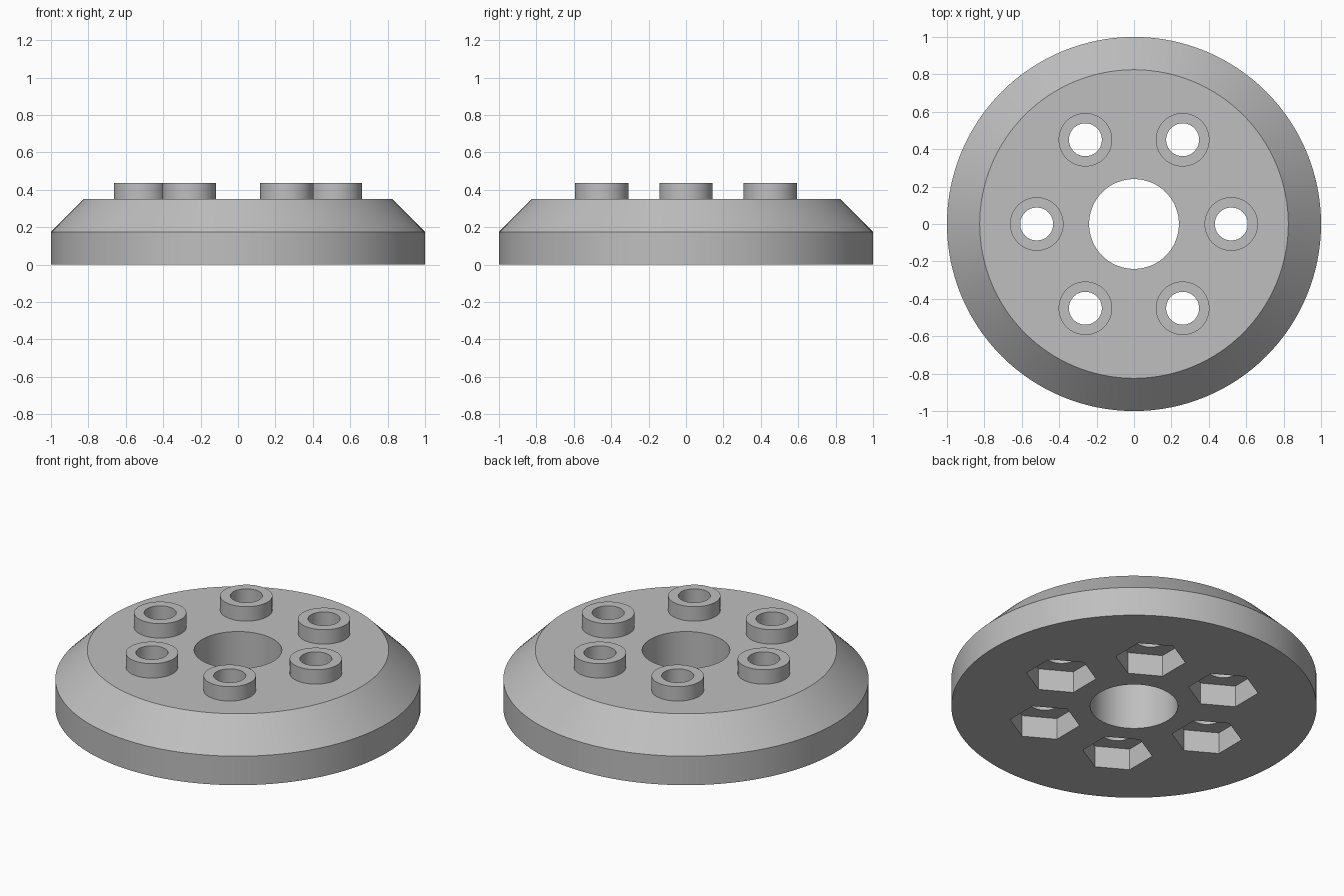
import bpy, bmesh
from math import cos, sin, pi, radians

cube = bpy.data.objects.get("Cube")
if cube:
    bpy.data.objects.remove(cube, do_unlink=True)

BOLT_RADIUS = 0.52
BOLT_COUNT = 6

grey = bpy.data.materials.new("plain grey")
grey.use_nodes = True
colour = (0.52, 0.52, 0.52, 1)
grey.diffuse_color = colour
grey.node_tree.nodes["Principled BSDF"].inputs["Base Color"].default_value = colour


def make_object(name, bm):
    bmesh.ops.recalc_face_normals(bm, faces=bm.faces)
    mesh = bpy.data.meshes.new(name)
    bm.to_mesh(mesh)
    bm.free()
    mesh.materials.append(grey)
    obj = bpy.data.objects.new(name, mesh)
    bpy.context.collection.objects.link(obj)
    return obj


def lathe(name, profile, sides):
    """Closed ring made by turning an (r, z) profile around z."""
    bm = bmesh.new()
    rings = [[bm.verts.new((r * cos(2 * pi * i / sides), r * sin(2 * pi * i / sides), z))
              for r, z in profile] for i in range(sides)]
    n = len(profile)
    for i in range(sides):
        a, b = rings[i], rings[(i + 1) % sides]
        for j in range(n):
            k = (j + 1) % n
            bm.faces.new((a[j], b[j], b[k], a[k]))
    return make_object(name, bm)


def bolt_circle(name, radius, z0, z1, sides, turn=0.0):
    """Prisms spaced evenly around the bolt circle."""
    bm = bmesh.new()
    for i in range(BOLT_COUNT):
        a = 2 * pi * i / BOLT_COUNT
        cx, cy = BOLT_RADIUS * cos(a), BOLT_RADIUS * sin(a)
        loops = [[bm.verts.new((cx + radius * cos(turn + 2 * pi * s / sides),
                                cy + radius * sin(turn + 2 * pi * s / sides), z))
                  for s in range(sides)] for z in (z0, z1)]
        bm.faces.new(loops[0][::-1])
        bm.faces.new(loops[1])
        for s in range(sides):
            t = (s + 1) % sides
            bm.faces.new((loops[0][s], loops[0][t], loops[1][t], loops[1][s]))
    return make_object(name, bm)


def combine(target, tool, operation):
    tool.hide_render = True
    mod = target.modifiers.new(tool.name, 'BOOLEAN')
    mod.operation = operation
    mod.solver = 'EXACT'
    mod.object = tool
    bpy.context.view_layer.objects.active = target
    bpy.ops.object.modifier_apply(modifier=mod.name)
    bpy.data.objects.remove(tool, do_unlink=True)


# Chamfered disc with a centre bore
disc = lathe("flange_disc", [(0.24, 0), (1, 0), (1, 0.175), (0.825, 0.35), (0.24, 0.35)], 128)

# Raised bosses, bolt holes and hexagonal nut pockets underneath
combine(disc, bolt_circle("bosses", 0.143, 0.28, 0.437, 64), 'UNION')
combine(disc, bolt_circle("bolt_holes", 0.088, -0.1, 0.6, 64), 'DIFFERENCE')
combine(disc, bolt_circle("nut_pockets", 0.193, -0.1, 0.13, 6, radians(30)), 'DIFFERENCE')

bpy.ops.object.select_all(action='DESELECT')
disc.select_set(True)
bpy.context.view_layer.objects.active = disc
bpy.ops.object.shade_smooth_by_angle(angle=radians(30))
